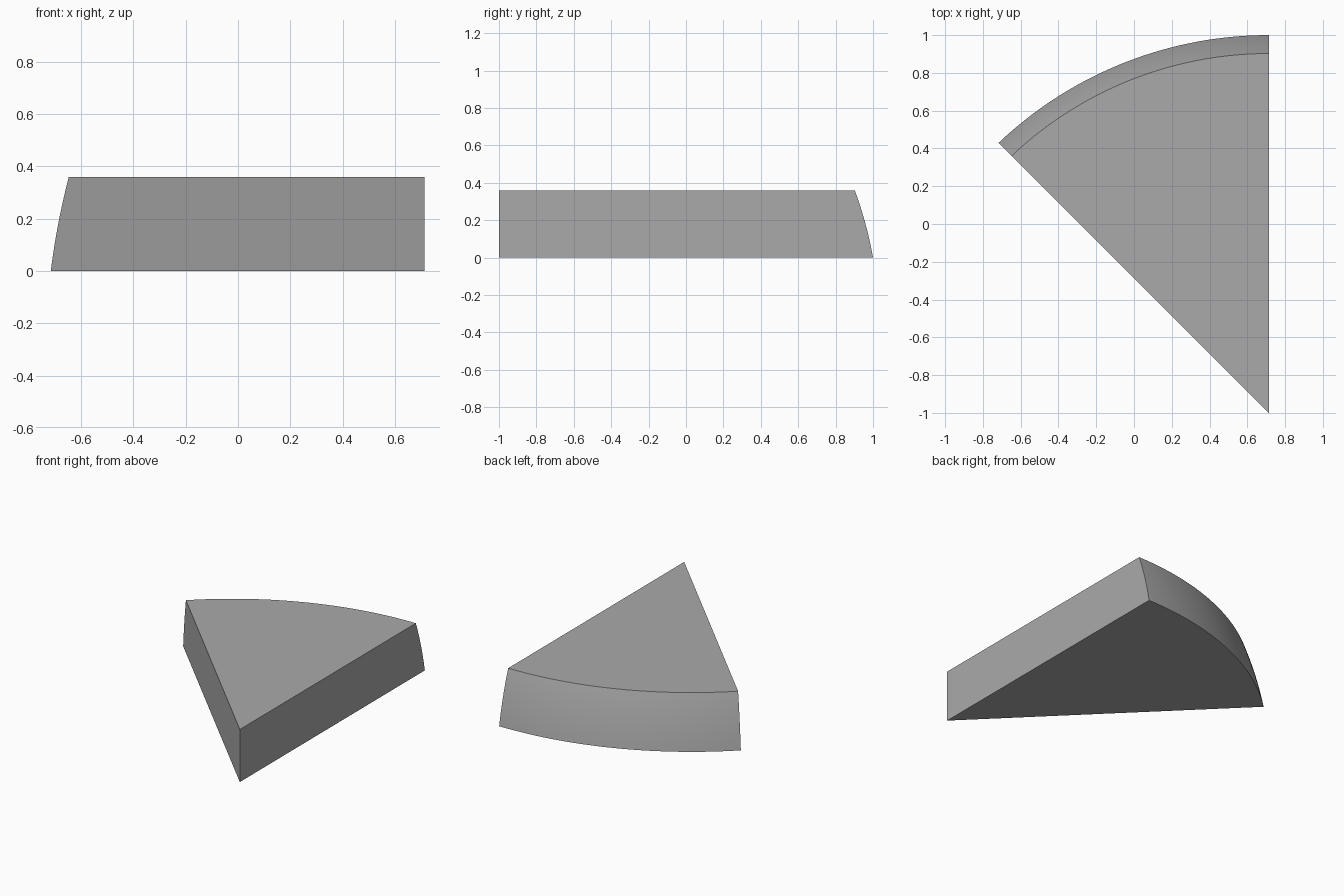
import bpy, bmesh, math

cube = bpy.data.objects.get("Cube")
if cube:
    bpy.data.objects.remove(cube, do_unlink=True)

HEIGHT = 0.36
SIDE_X = 0.714           # plane of the straight left side
APEX_Y = -1.0            # pointed end of the wedge
GAP = 0.08               # apex sits slightly ahead of the sphere centre
BASE_R = 2.08            # rim radius at the base
DROP = 0.37              # sphere centre below the base
SEGMENTS, LEVELS = 64, 12

grey = bpy.data.materials.new("plain grey")
grey.use_nodes = True
colour = (0.4, 0.4, 0.4, 1)
grey.diffuse_color = colour
grey.node_tree.nodes["Principled BSDF"].inputs["Base Color"].default_value = colour

bm = bmesh.new()

# Spherical rim, one ring of points per level
ball = math.hypot(BASE_R, DROP)
rings = []
for i in range(LEVELS + 1):
    z = HEIGHT * i / LEVELS
    r = math.sqrt(ball ** 2 - (z + DROP) ** 2)
    sweep = math.pi / 4 - math.asin(GAP * math.sqrt(0.5) / r)
    ring = []
    for j in range(SEGMENTS + 1):
        a = sweep * j / SEGMENTS
        ring.append(bm.verts.new((SIDE_X - r * math.sin(a),
                                  APEX_Y - GAP + r * math.cos(a), z)))
    rings.append(ring)
for low, high in zip(rings, rings[1:]):
    for j in range(SEGMENTS):
        bm.faces.new((low[j], low[j + 1], high[j + 1], high[j])).smooth = True

# Flat base, top and two straight sides meeting at the apex
foot = bm.verts.new((SIDE_X, APEX_Y, 0))
tip = bm.verts.new((SIDE_X, APEX_Y, HEIGHT))
bm.faces.new([foot] + rings[0])
bm.faces.new([tip] + rings[-1])
for end in (0, -1):
    bm.faces.new([tip, foot] + [ring[end] for ring in rings])
bmesh.ops.recalc_face_normals(bm, faces=bm.faces)

mesh = bpy.data.meshes.new("wedge_block")
bm.to_mesh(mesh)
bm.free()
mesh.materials.append(grey)
wedge = bpy.data.objects.new("wedge_block", mesh)
bpy.context.collection.objects.link(wedge)

# Smooth rim with crisp borders
bpy.context.view_layer.objects.active = wedge
wedge.select_set(True)
bpy.ops.object.shade_smooth_by_angle(angle=math.radians(30))
